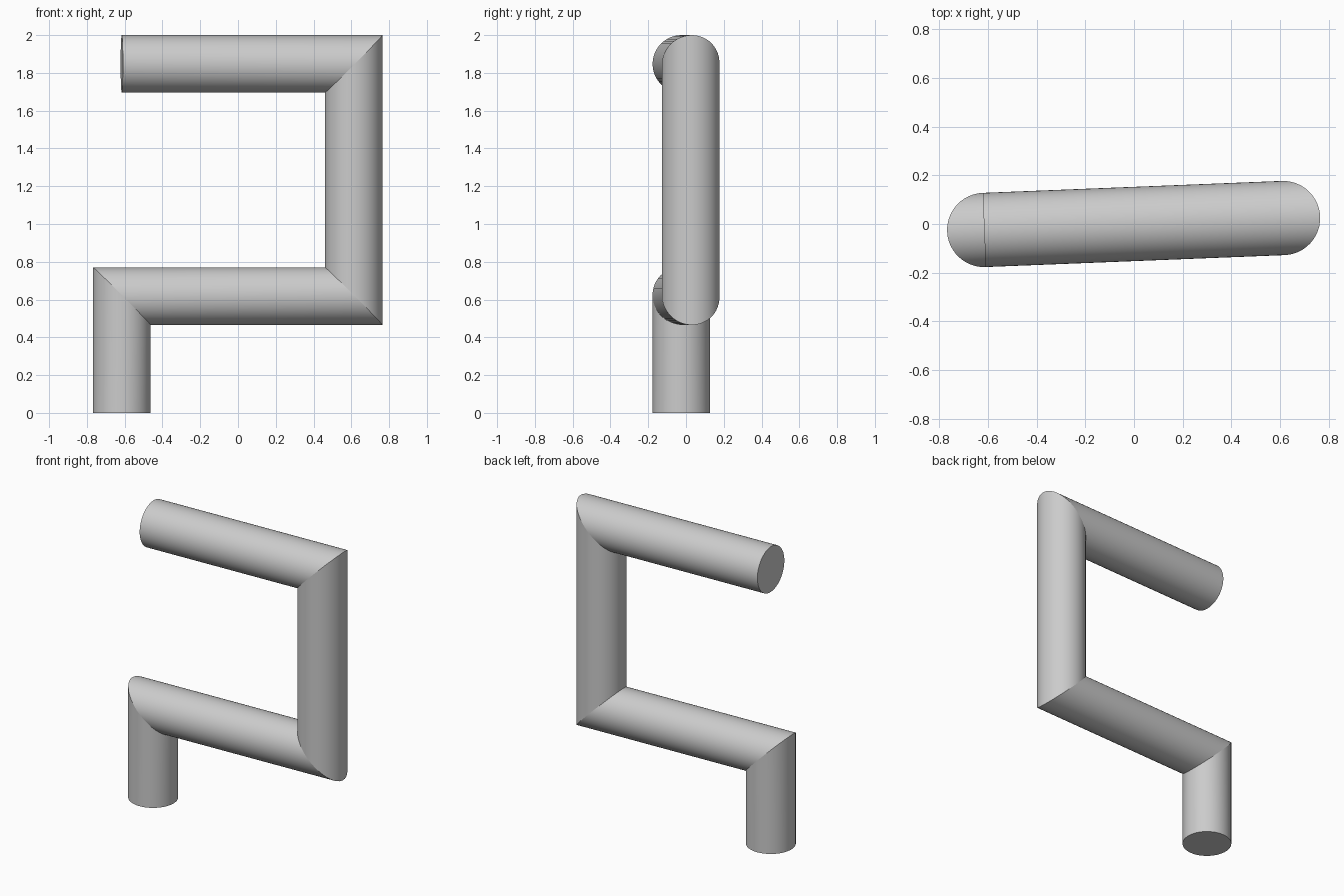
import bpy, bmesh, math
from mathutils import Vector

cube = bpy.data.objects.get("Cube")
if cube:
    bpy.data.objects.remove(cube, do_unlink=True)

RADIUS = 0.1525
SIDES = 48
LEFT, RIGHT = Vector((-0.6155, -0.0245, 0)), Vector((0.6125, 0.0245, 0))
LOW, HIGH = Vector((0, 0, 0.618)), Vector((0, 0, 1.8475))

# Centre line of the bent pipe, from the foot to the open end
path = [LEFT, LEFT + LOW, RIGHT + LOW, RIGHT + HIGH, LEFT + HIGH]
dirs = [(b - a).normalized() for a, b in zip(path, path[1:])]

grey = bpy.data.materials.new("pipe grey")
grey.use_nodes = True
colour = (0.6, 0.6, 0.6, 1)
grey.diffuse_color = colour
grey.node_tree.nodes["Principled BSDF"].inputs["Base Color"].default_value = colour

bm = bmesh.new()

# Round foot ring, turned to line up with the bend plane
turn = math.atan2(dirs[1].y, dirs[1].x)
points = []
for i in range(SIDES):
    a = turn + math.tau * i / SIDES
    points.append(path[0] + RADIUS * Vector((math.cos(a), math.sin(a), 0)))
rings = [[bm.verts.new(p) for p in points]]

# Slide the ring along each straight run to its mitre plane or end plane
for k, d in enumerate(dirs):
    nxt = dirs[k + 1] if k + 1 < len(dirs) else d
    normal = (d + nxt).normalized()
    points = [p + d * ((path[k + 1] - p).dot(normal) / d.dot(normal)) for p in points]
    rings.append([bm.verts.new(p) for p in points])

# Pipe walls
for lower, upper in zip(rings, rings[1:]):
    for i in range(SIDES):
        j = (i + 1) % SIDES
        bm.faces.new((lower[i], lower[j], upper[j], upper[i])).smooth = True

# Flat end caps
bm.faces.new(rings[0][::-1])
bm.faces.new(rings[-1])

# Crisp mitre and cap edges
for ring in rings:
    for i in range(SIDES):
        bm.edges.get((ring[i - 1], ring[i])).smooth = False
bmesh.ops.recalc_face_normals(bm, faces=bm.faces[:])

mesh = bpy.data.meshes.new("bent_pipe")
bm.to_mesh(mesh)
bm.free()
mesh.materials.append(grey)
pipe = bpy.data.objects.new("bent_pipe", mesh)
bpy.context.collection.objects.link(pipe)
